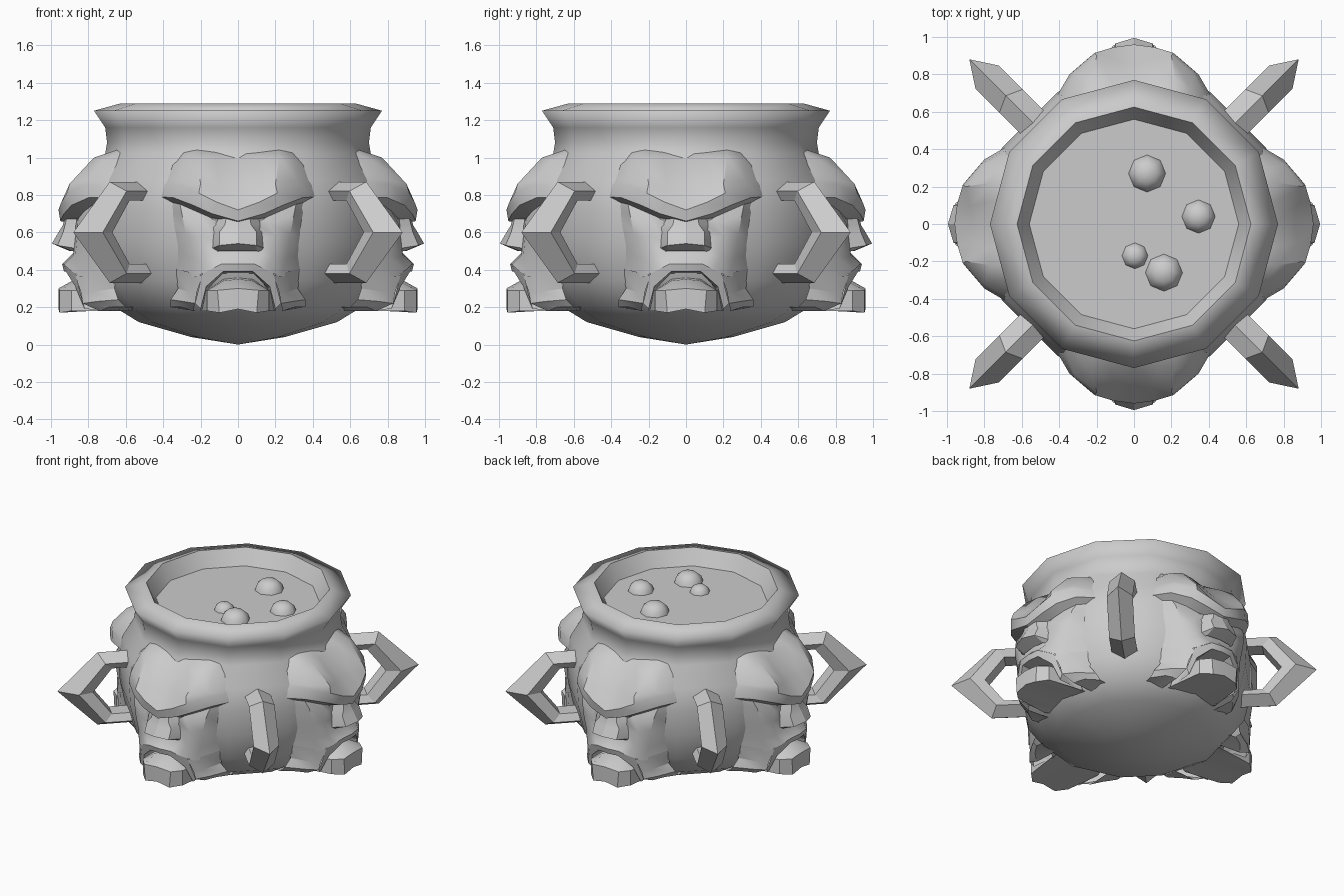
import bpy, math
from mathutils import Vector

stone = bpy.data.materials.new("grey stone")
stone.diffuse_color = (0.6, 0.6, 0.6, 1)


def make(name, verts, faces, angle=32, turns=(0,)):
    """One mesh, shown once per turn about the z axis."""
    me = bpy.data.meshes.new(name)
    me.from_pydata(verts, [], faces)
    me.materials.append(stone)
    me.shade_smooth()
    me.set_sharp_from_angle(angle=math.radians(angle))
    for i, t in enumerate(turns):
        ob = bpy.data.objects.new(f"{name}_{i + 1}" if len(turns) > 1 else name, me)
        ob.rotation_euler.z = math.radians(t)
        bpy.context.collection.objects.link(ob)


def lathe(name, profile, n, angle=32, centre=(0, 0, 0)):
    """Spin (radius, height) pairs; zero radius closes to a pole."""
    verts, rings, faces = [], [], []
    for r, z in profile:
        k = n if r > 0 else 1
        rings.append([len(verts) + i % k for i in range(n)])
        for i in range(k):
            a = 2 * math.pi * i / n
            verts.append(Vector((r * math.cos(a), r * math.sin(a), z)) + Vector(centre))
    for lo, hi in zip(rings, rings[1:]):
        for i in range(n):
            j = (i + 1) % n
            faces.append(list(dict.fromkeys((lo[i], lo[j], hi[j], hi[i]))))
    make(name, verts, faces, angle)


def sheet(name, rows, angle=32):
    """Face relief: half rows of (x, depth, z) from the centre out, mirrored, on four sides."""
    verts, faces = [], []
    for row in rows:
        half = [(x, -d, z) for x, d, z in row]
        left = [(-x, y, z) for x, y, z in reversed(half) if x > 0]
        full = left + half
        verts += full
    n = len(full)
    for r in range(len(rows) - 1):
        for c in range(n - 1):
            a = r * n + c
            faces.append((a, a + n, a + n + 1, a + 1))
    make(name, verts, faces, angle, (0, 90, 180, 270))


# Pot with soft flared rim, its inner wall and its liquid
lathe("pot", [(0, 0), (0.25, 0.04), (0.53, 0.12), (0.66, 0.20), (0.76, 0.34), (0.805, 0.54),
              (0.815, 0.72), (0.79, 0.88), (0.71, 1.02), (0.70, 1.08), (0.71, 1.16),
              (0.77, 1.25), (0.625, 1.29)], 12, 120)
lathe("inner_wall", [(0.625, 1.29), (0.55, 1.16)], 12, 50)
lathe("liquid", [(0.56, 1.18), (0, 1.18)], 12)

# Bubbles on the liquid
for i, (x, y, r) in enumerate([(0.07, 0.27, 0.1), (0.345, 0.04, 0.09),
                               (0.005, -0.17, 0.07), (0.16, -0.26, 0.1)]):
    dome = [(r * math.cos(a), r * 0.8 * math.sin(a)) for a in (0, 0.5, 1.0)] + [(0, r * 0.8)]
    lathe(f"bubble_{i + 1}", dome, 8, 50, (x, y, 1.178))

# Forehead with two lobes and an overhanging brow
brow_under = [(0, 0.90, 0.65), (0.15, 0.85, 0.68), (0.23, 0.82, 0.715),
              (0.31, 0.77, 0.75), (0.40, 0.64, 0.77)]
sheet("brow", [
    [(0, 0.67, 1.03), (0.12, 0.67, 1.03), (0.22, 0.65, 1.04), (0.29, 0.62, 1.03), (0.35, 0.56, 0.98)],
    [(0, 0.73, 0.99), (0.12, 0.755, 1.00), (0.22, 0.77, 1.00), (0.30, 0.72, 0.985), (0.37, 0.62, 0.95)],
    [(0, 0.86, 0.84), (0.10, 0.875, 0.84), (0.20, 0.90, 0.86), (0.32, 0.80, 0.88), (0.39, 0.66, 0.88)],
    [(0, 0.96, 0.72), (0.11, 0.945, 0.76), (0.21, 0.915, 0.81), (0.32, 0.82, 0.855), (0.40, 0.68, 0.85)],
    [(0, 0.95, 0.66), (0.14, 0.93, 0.70), (0.24, 0.89, 0.745), (0.345, 0.80, 0.785), (0.415, 0.68, 0.79)],
    brow_under])

# Eye sockets, cheeks and upper lip
sheet("cheeks", [
    brow_under,
    [(0, 0.86, 0.64), (0.10, 0.87, 0.64), (0.17, 0.86, 0.645), (0.30, 0.80, 0.70), (0.39, 0.65, 0.71)],
    [(0, 0.86, 0.57), (0.14, 0.87, 0.57), (0.20, 0.86, 0.58), (0.28, 0.82, 0.59), (0.36, 0.66, 0.58)],
    [(0, 0.88, 0.49), (0.13, 0.88, 0.48), (0.18, 0.87, 0.47), (0.26, 0.81, 0.46), (0.34, 0.67, 0.48)],
    [(0, 0.94, 0.43), (0.09, 0.93, 0.43), (0.15, 0.90, 0.40), (0.23, 0.84, 0.36), (0.35, 0.65, 0.40)]], 35)

# Lip arch that frames the open mouth
sheet("lip_arch", [
    [(0, 0.94, 0.43), (0.09, 0.93, 0.43), (0.19, 0.87, 0.38), (0.23, 0.83, 0.22)],
    [(0, 0.93, 0.39), (0.08, 0.92, 0.39), (0.17, 0.87, 0.31), (0.20, 0.82, 0.19)],
    [(0, 0.73, 0.38), (0.08, 0.73, 0.38), (0.16, 0.70, 0.30), (0.19, 0.62, 0.18)]], 25)

# Nose with a broad tip
sheet("nose", [
    [(0, 0.93, 0.70), (0.06, 0.91, 0.70), (0.13, 0.82, 0.70)],
    [(0, 0.935, 0.64), (0.07, 0.925, 0.64), (0.15, 0.83, 0.64)],
    [(0, 0.96, 0.60), (0.10, 0.935, 0.60), (0.14, 0.84, 0.60)],
    [(0, 0.995, 0.54), (0.10, 0.965, 0.53), (0.15, 0.84, 0.51)],
    [(0, 0.90, 0.50), (0.10, 0.89, 0.50), (0.14, 0.83, 0.49)]], 20)

# Chin block with the tongue rising behind it
sheet("chin", [
    [(0, 0.72, 0.36), (0.08, 0.72, 0.35), (0.12, 0.70, 0.32), (0.15, 0.64, 0.30)],
    [(0, 0.87, 0.35), (0.08, 0.86, 0.34), (0.13, 0.82, 0.31), (0.17, 0.66, 0.29)],
    [(0, 0.96, 0.30), (0.11, 0.955, 0.29), (0.165, 0.89, 0.29), (0.19, 0.66, 0.28)],
    [(0, 0.96, 0.19), (0.10, 0.955, 0.17), (0.165, 0.89, 0.18), (0.20, 0.62, 0.18)],
    [(0, 0.60, 0.19), (0.08, 0.60, 0.19), (0.14, 0.60, 0.19), (0.19, 0.58, 0.19)]])

# Jaw folds beside the mouth, ending in small hooked tips
fold = [
    [(0.19, 0.87, 0.37), (0.27, 0.79, 0.39), (0.35, 0.65, 0.41)],
    [(0.22, 0.84, 0.28), (0.26, 0.79, 0.28), (0.32, 0.66, 0.30)],
    [(0.23, 0.83, 0.22), (0.29, 0.76, 0.23), (0.36, 0.64, 0.24)],
    [(0.24, 0.74, 0.18), (0.30, 0.69, 0.20), (0.36, 0.60, 0.20)],
    [(0.23, 0.56, 0.18), (0.29, 0.56, 0.19), (0.35, 0.54, 0.20)]]
for side, s in (("right", 1), ("left", -1)):
    verts = [(s * x, -d, z) for row in fold for x, d, z in row]
    faces = [(a, a + 3, a + 4, a + 1)[::s] for r in range(4) for a in (3 * r, 3 * r + 1)]
    make(f"jaw_fold_{side}", verts, faces, 25, (0, 90, 180, 270))

# Pointed handles: (radius, height) tracks for ridge, shoulders and inner edges
ridge = [(0.70, 0.87), (0.97, 0.87), (1.245, 0.60), (0.97, 0.33), (0.68, 0.33)]
shoulder = [(0.70, 0.82), (0.93, 0.82), (1.11, 0.60), (0.93, 0.38), (0.68, 0.38)]
inner = [(0.70, 0.77), (0.88, 0.77), (1.01, 0.60), (0.88, 0.43), (0.68, 0.43)]
w, v = 0.088, 0.06
verts, faces = [], []
for i in range(5):
    for (r, z), y in ((ridge[i], 0), (shoulder[i], w), (inner[i], v),
                      (inner[i], -v), (shoulder[i], -w)):
        verts.append((r, y, z))
for i in range(4):
    for k in range(5):
        a, b = 5 * i + k, 5 * i + (k + 1) % 5
        faces.append((a, a + 5, b + 5, b))
make("handle", verts, faces, 12, (45, 135, 225, 315))
